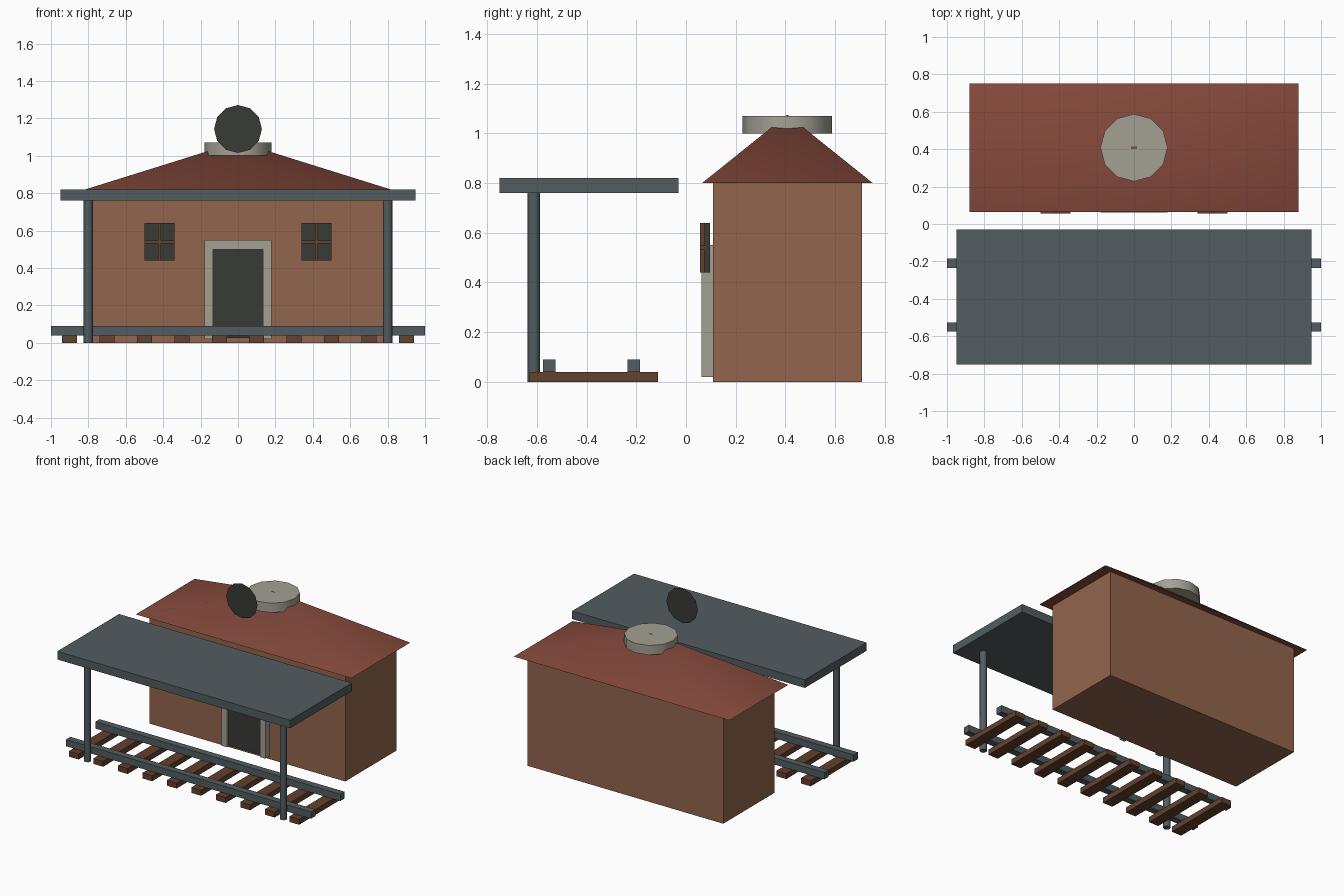
import bpy, bmesh
from math import radians, pi, sqrt
from mathutils import Matrix

if "Cube" in bpy.data.objects:
    bpy.data.objects.remove(bpy.data.objects["Cube"])


def material(name, rgb):
    m = bpy.data.materials.new(name)
    m.diffuse_color = (*rgb, 1)
    m.use_nodes = True
    m.node_tree.nodes["Principled BSDF"].inputs["Base Color"].default_value = m.diffuse_color
    return m


BRICK = material("brick", (0.29, 0.13, 0.073))
ROOF = material("roof_red", (0.24, 0.068, 0.045))
STEEL = material("steel", (0.085, 0.108, 0.118))
WOOD = material("wood", (0.125, 0.052, 0.027))
DARK = material("dark", (0.04, 0.043, 0.037))
STONE = material("stone", (0.37, 0.355, 0.295))


def add(name, bm, mat, smooth=None):
    me = bpy.data.meshes.new(name)
    bm.to_mesh(me)
    bm.free()
    me.materials.append(mat)
    ob = bpy.data.objects.new(name, me)
    bpy.context.collection.objects.link(ob)
    if smooth:
        bpy.ops.object.select_all(action='DESELECT')
        ob.select_set(True)
        bpy.context.view_layer.objects.active = ob
        bpy.ops.object.shade_smooth_by_angle(angle=radians(smooth))
    return ob


def box(name, x, y, z, mat):
    """Box from (min, max) pairs."""
    bm = bmesh.new()
    size = [b - a for a, b in (x, y, z)]
    mid = [(a + b) / 2 for a, b in (x, y, z)]
    bmesh.ops.create_cube(bm, size=1, matrix=Matrix.Translation(mid) @ Matrix.Diagonal((*size, 1)))
    return add(name, bm, mat)


def cylinder(name, x, y, z, r, sides, mat):
    bm = bmesh.new()
    bmesh.ops.create_cone(bm, cap_ends=True, segments=sides, radius1=r, radius2=r,
                          depth=z[1] - z[0], matrix=Matrix.Translation((x, y, sum(z) / 2)))
    return add(name, bm, mat, 46)


YC = 0.408  # centre of the building in y

# Building walls
box("walls", (-0.8, 0.8), (YC - 0.3, YC + 0.3), (0, 0.8), BRICK)

# Hipped roof: four-sided cone stretched over the walls
bm = bmesh.new()
bmesh.ops.create_cone(bm, cap_ends=True, segments=4, radius1=sqrt(2), radius2=0, depth=1,
                      matrix=Matrix.Translation((0, YC, 0.9375))
                      @ Matrix.Diagonal((0.88, 0.343, 0.275, 1))
                      @ Matrix.Rotation(pi / 4, 4, 'Z'))
bmesh.ops.remove_doubles(bm, verts=bm.verts, dist=0.0001)
add("roof", bm, ROOF, 85)

# Round cap on the roof and flat dial in front of it
cylinder("roof_cap", 0, YC, (1.0, 1.07), 0.18, 12, STONE)
bm = bmesh.new()
bmesh.ops.create_circle(bm, cap_ends=True, segments=12, radius=0.128,
                        matrix=Matrix.Translation((0, 0.045, 1.143)) @ Matrix.Rotation(pi / 2, 4, 'X'))
add("dial", bm, DARK)

# Door and stone surround
box("door", (-0.135, 0.135), (0.08, 0.11), (0.025, 0.5), DARK)
box("door_lintel", (-0.18, 0.18), (0.062, 0.11), (0.5, 0.55), STONE)

for side, s in (("left", -1), ("right", 1)):
    def span(c, half):
        return (s * c - half, s * c + half)

    box(side + "_door_jamb", span(0.1575, 0.0225), (0.062, 0.11), (0.02, 0.5), STONE)
    # Window pane with crossed bars
    box(side + "_window_pane", span(0.42, 0.08), (0.075, 0.096), (0.44, 0.64), DARK)
    box(side + "_window_upright", span(0.42, 0.008), (0.056, 0.076), (0.44, 0.64), WOOD)
    box(side + "_window_crossbar", span(0.42, 0.08), (0.057, 0.076), (0.532, 0.548), WOOD)
    # Canopy post
    cylinder(side + "_canopy_post", s * 0.8, -0.612, (0, 0.765), 0.025, 8, STEEL)

# Platform canopy
box("canopy", (-0.95, 0.95), (-0.75, -0.03), (0.76, 0.82), STEEL)

# Railway track
for name, y in (("front_rail", -0.551), ("back_rail", -0.21)):
    box(name, (-1, 1), (y - 0.025, y + 0.025), (0.04, 0.09), STEEL)
for i in range(10):
    x = -0.9 + 0.2 * i
    box(f"sleeper_{i + 1}", (x - 0.04, x + 0.04), (-0.63, -0.112), (0, 0.04), WOOD)
